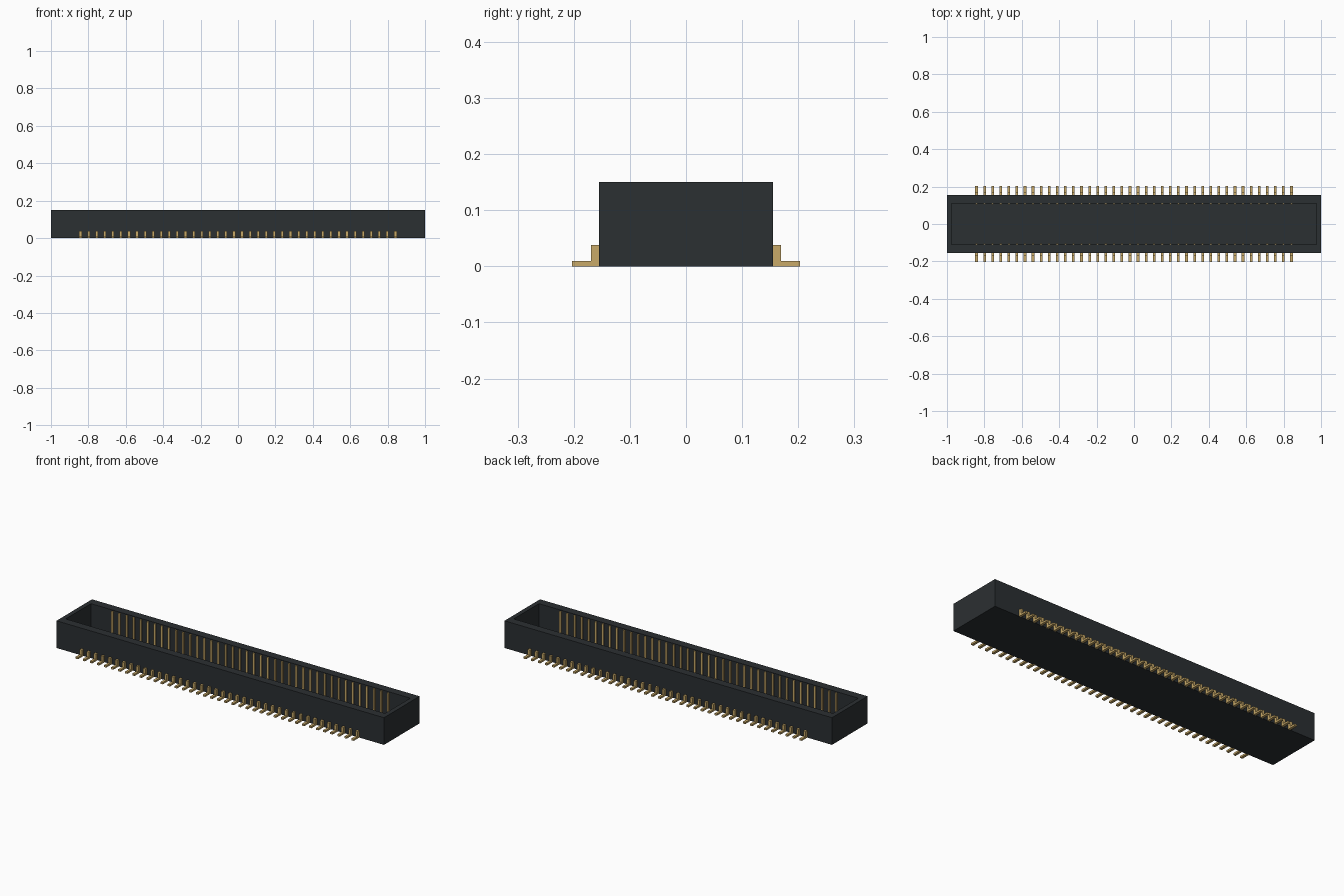
import bpy

if "Cube" in bpy.data.objects:
    bpy.data.objects.remove(bpy.data.objects["Cube"])

PINS = 40
FIRST_X = -0.842
PITCH = -2 * FIRST_X / (PINS - 1)


def material(name, rgb):
    mat = bpy.data.materials.new(name)
    mat.diffuse_color = (*rgb, 1)
    mat.use_nodes = True
    mat.node_tree.nodes["Principled BSDF"].inputs["Base Color"].default_value = mat.diffuse_color
    return mat


def add_object(name, verts, faces, mat):
    mesh = bpy.data.meshes.new(name)
    mesh.from_pydata(verts, [], faces)
    mesh.materials.append(mat)
    obj = bpy.data.objects.new(name, mesh)
    bpy.context.collection.objects.link(obj)
    return obj


def tray(name, rings, mat):
    """Loft rectangular rings (half x, half y, z), capping both ends."""
    verts = [(sx * hx, sy * hy, z) for hx, hy, z in rings
             for sx, sy in ((-1, -1), (1, -1), (1, 1), (-1, 1))]
    faces = [(3, 2, 1, 0)]
    for r in range(len(rings) - 1):
        a = 4 * r
        for i in range(4):
            j = (i + 1) % 4
            faces.append((a + i, a + j, a + 4 + j, a + 4 + i))
    n = len(verts)
    faces.append((n - 4, n - 3, n - 2, n - 1))
    return add_object(name, verts, faces, mat)


def contact_row(name, profile, width, mat):
    """Extrude a counter-clockwise (y, z) profile along x, repeat it and mirror it."""
    n = len(profile)
    verts = [(FIRST_X + s * width / 2, y, z) for s in (-1, 1) for y, z in profile]
    faces = [tuple(reversed(range(n))), tuple(range(n, 2 * n))]
    faces += [(i, (i + 1) % n, n + (i + 1) % n, n + i) for i in range(n)]
    obj = add_object(name, verts, faces, mat)
    array = obj.modifiers.new("Row", 'ARRAY')
    array.count = PINS
    array.use_relative_offset = False
    array.use_constant_offset = True
    array.constant_offset_displace = (PITCH, 0, 0)
    mirror = obj.modifiers.new("Both sides", 'MIRROR')
    mirror.use_axis = (False, True, False)
    return obj


plastic = material("black_plastic", (0.024, 0.029, 0.032))
gold = material("gold", (0.58, 0.40, 0.14))

# Open-topped housing
tray("housing", [(1.0, 0.155, 0.0), (1.0, 0.155, 0.15),
                 (0.975, 0.11, 0.15), (0.975, 0.11, 0.02)], plastic)

# L-shaped solder leads outside the long walls
contact_row("solder_leads", [(0.15, 0.0), (0.203, 0.0), (0.203, 0.01),
                             (0.169, 0.01), (0.169, 0.038), (0.15, 0.038)], 0.014, gold)

# Upright contacts along the inner long walls
contact_row("inner_contacts", [(0.104, 0.015), (0.114, 0.015),
                               (0.114, 0.145), (0.104, 0.145)], 0.011, gold)
